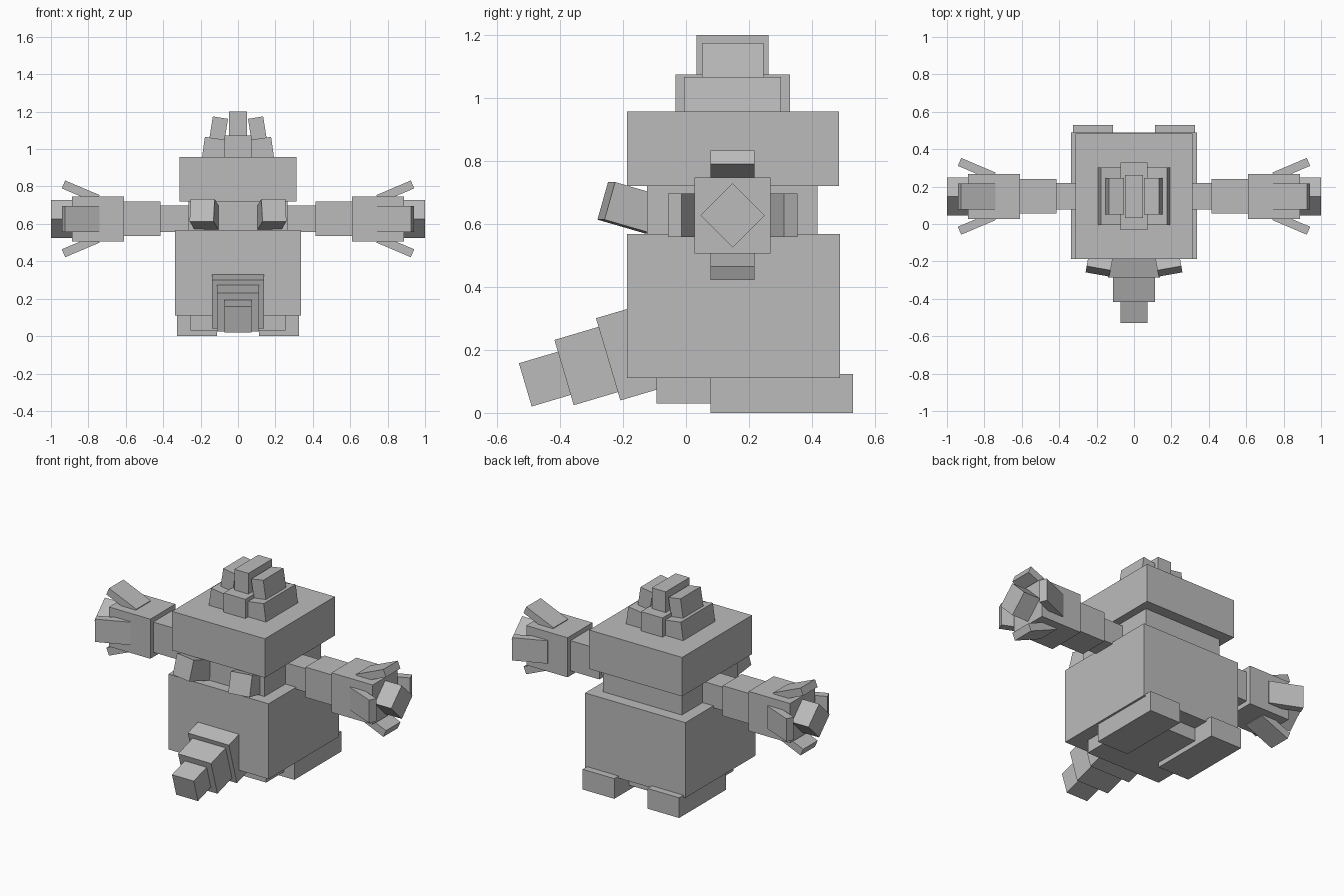
import bpy
import bmesh
from math import radians, sin, cos
from mathutils import Matrix, Vector, Euler

cube = bpy.data.objects.get("Cube")
if cube:
    bpy.data.objects.remove(cube, do_unlink=True)

grey = bpy.data.materials.new("plain_grey")
grey.use_nodes = True
GREY = (0.5, 0.5, 0.5, 1.0)
grey.diffuse_color = GREY
grey.node_tree.nodes["Principled BSDF"].inputs["Base Color"].default_value = GREY

MID_Y = 0.148   # depth of the body's centre line
ARM_Z = 0.627   # height of the arm axis


def block(name, size, center, rot=(0, 0, 0)):
    """Box of a given size, rotated by degrees about its centre."""
    mesh = bpy.data.meshes.new(name)
    bm = bmesh.new()
    bmesh.ops.create_cube(bm, size=1, matrix=Matrix.Diagonal((*size, 1)))
    bm.to_mesh(mesh)
    bm.free()
    mesh.materials.append(grey)
    obj = bpy.data.objects.new(name, mesh)
    obj.location = center
    obj.rotation_euler = [radians(a) for a in rot]
    bpy.context.collection.objects.link(obj)
    return obj


def span(name, x, y, z):
    """Upright box given by its extents."""
    ends = (x, y, z)
    return block(name, [b - a for a, b in ends], [(a + b) / 2 for a, b in ends])


def faced(name, size, face_center, rot):
    """Box placed by the centre of its front face."""
    turn = Euler([radians(a) for a in rot]).to_matrix()
    center = Vector(face_center) + turn @ Vector((0, size[1] / 2, 0))
    return block(name, size, center, rot)


# Trunk and head
span("body", (-0.338, 0.338), (-0.188, 0.488), (0.11, 0.568))
span("neck", (-0.265, 0.265), (-0.123, 0.418), (0.55, 0.73))
span("head", (-0.313, 0.313), (-0.188, 0.485), (0.72, 0.957))
span("pelvis", (-0.255, 0.255), (-0.093, 0.39), (0.03, 0.12))

# Crest on the head: two tiers of a middle block with leaning sides
span("crest_lower_middle", (-0.073, 0.073), (-0.033, 0.33), (0.94, 1.074))
span("crest_upper_middle", (-0.047, 0.047), (0.033, 0.262), (1.06, 1.2))

# Stepped snout, pointing forward and down
SNOUT_TILT = 16.5
for name, width, height, y, z in (("base", 0.277, 0.272, -0.247, 0.17),
                                  ("middle", 0.222, 0.216, -0.387, 0.128),
                                  ("tip", 0.147, 0.143, -0.51, 0.089)):
    faced("snout_" + name, (width, 0.18, height), (0, y, z), (SNOUT_TILT, 0, 0))

for side, s in (("left", 1), ("right", -1)):
    # Feet
    x = sorted((s * 0.112, s * 0.325))
    span(side + "_foot", x, (0.078, 0.53), (0, 0.123))

    # Leaning crest sides
    block(side + "_crest_lower", (0.13, 0.308, 0.15), (s * 0.123, 0.148, 0.982), (0, -s * 8, 0))
    block(side + "_crest_upper", (0.082, 0.195, 0.14), (s * 0.105, 0.148, 1.099), (0, -s * 9, 0))

    # Eye blocks, tilted up and turned outward
    faced(side + "_eye", (0.13, 0.16, 0.124), (s * 0.192, -0.253, 0.673), (-16, 0, s * 10))

    # Arm in three widening sections
    for name, x0, x1, w in (("upper_arm", 0.2, 0.43, 0.142),
                            ("forearm", 0.415, 0.64, 0.184),
                            ("hand", 0.61, 0.888, 0.241)):
        block(f"{side}_{name}", (x1 - x0, w, w), (s * (x0 + x1) / 2, MID_Y, ARM_Z))

    # Square core turned on its corner
    block(side + "_hand_core", (0.26, 0.144, 0.144), (s * 0.87, MID_Y, ARM_Z), (45, 0, 0))

    # Four fingers splayed around the arm axis
    splay = radians(23)
    finger_axis = Vector((s * cos(splay), 0, sin(splay)))
    for i, name in enumerate(("upper", "front", "lower", "back")):
        around = Matrix.Rotation(radians(90 * i), 4, "X")
        local = Vector((s * 0.933, 0, 0.184)) - finger_axis * 0.1
        lean = Matrix.Rotation(-s * splay, 4, "Y")
        finger = block(f"{side}_{name}_finger", (0.2, 0.139, 0.046), (0, 0, 0))
        finger.matrix_world = (Matrix.Translation((0, MID_Y, ARM_Z)) @ around
                               @ Matrix.Translation(local) @ lean)
